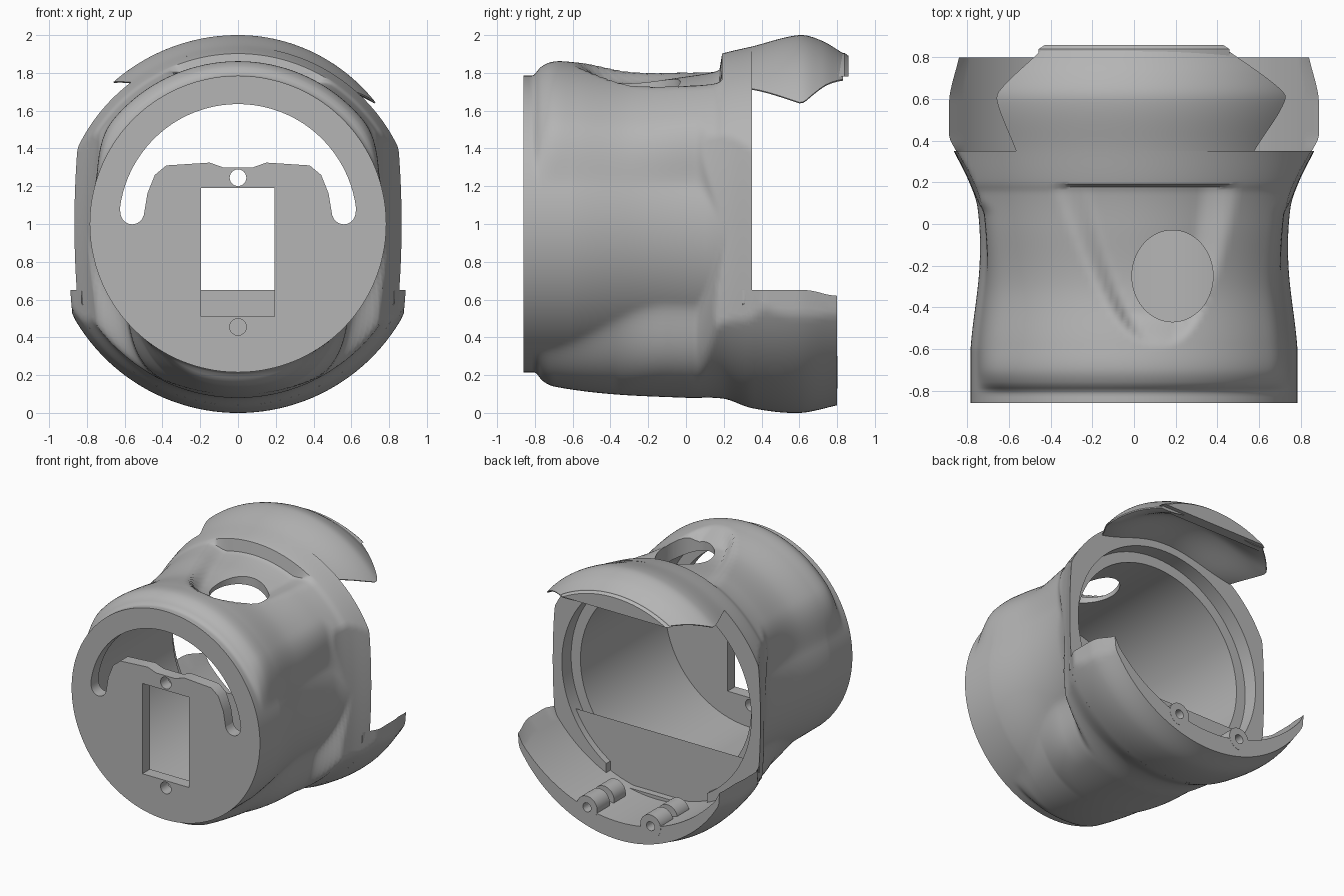
import bpy, bmesh, math
from mathutils import Matrix

if "Cube" in bpy.data.objects:
    bpy.data.objects.remove(bpy.data.objects["Cube"])

grey = bpy.data.materials.new("plain_grey")
grey.use_nodes = True
grey.diffuse_color = (0.46, 0.46, 0.46, 1)
grey.node_tree.nodes["Principled BSDF"].inputs["Base Color"].default_value = grey.diffuse_color

# Profiles along y: radius above, radius below, half width
TOP = [(-.86, .785), (-.81, .785), (-.77, .83), (-.7, .86), (-.58, .855), (-.3, .825),
       (0, .86), (.15, .885), (.2, .905), (.35, .94), (.6, 1), (.72, .97), (.83, .905)]
BOTTOM = [(-.86, .785), (-.8, .785), (-.76, .83), (-.7, .86), (-.4, .9), (0, .92),
          (.2, .925), (.35, .975), (.6, 1), (.8, .96)]
WIDTH = [(-.86, .785), (-.6, .785), (-.2, .742), (.08, .752), (.22, .8), (.35, .866),
         (.42, .9), (.6, .9), (.8, .855)]


def curve(keys, y):
    """Smooth hermite interpolation through the keys."""
    y = min(max(y, keys[0][0]), keys[-1][0])
    i = next(k for k in range(len(keys) - 1) if y <= keys[k + 1][0])

    def slope(k):
        a, b = keys[max(k - 1, 0)], keys[min(k + 1, len(keys) - 1)]
        return (b[1] - a[1]) / (b[0] - a[0])
    (y0, v0), (y1, v1) = keys[i], keys[i + 1]
    h = y1 - y0
    t = (y - y0) / h
    if abs(v1 - v0) < .0001:
        return v0
    return (v0 * (2*t**3 - 3*t*t + 1) + v1 * (3*t*t - 2*t**3)
            + h * slope(i) * (t**3 - 2*t*t + t) + h * slope(i + 1) * (t**3 - t*t))


def smooth(a, b, v):
    t = min(max((v - a) / (b - a), 0), 1)
    return t * t * (3 - 2 * t)


def outer(y, phi):
    """Outer skin point; phi is measured from straight up."""
    up, width = math.cos(phi), curve(WIDTH, y)
    rear = smooth(.04, .32, y)
    # Round sides, swelling above and below; the lower swelling widens backwards
    above = .25 - .45 * rear
    below = (.84 - .28 * smooth(-.8, -.1, y)) * (1 - rear) - .2 * rear
    r = width + max((curve(TOP, y) - width) * smooth(above, above + .4, up),
                    (curve(BOTTOM, y) - width) * smooth(below, min(below + .35, 1), -up))
    # U-shaped scoop on the top
    if -.6 < y < .19 and up > 0:
        half = .45 * math.sqrt((y + .6) / .78)
        mid = .06 + .08 * (.18 - y)
        edge = smooth(0, .35, 1 - abs(r * math.sin(phi) - mid) / half)
        r -= .08 * edge * smooth(-.6, -.42, y)
    x, z = r * math.sin(phi), r * up
    limit = width - .1 * z * z
    return (max(-limit, min(limit, x)), y, 1 + z)


def finish(name, bm):
    bmesh.ops.recalc_face_normals(bm, faces=bm.faces)
    mesh = bpy.data.meshes.new(name)
    bm.to_mesh(mesh)
    bm.free()
    mesh.materials.append(grey)
    ob = bpy.data.objects.new(name, mesh)
    bpy.context.collection.objects.link(ob)
    return ob


def loft(name, loops):
    bm = bmesh.new()
    rows = [[bm.verts.new(p) for p in loop] for loop in loops]
    n = len(rows[0])
    for a, b in zip(rows, rows[1:]):
        for i in range(n):
            j = (i + 1) % n
            bm.faces.new((a[i], a[j], b[j], b[i]))
    bm.faces.new(rows[0])
    bm.faces.new(rows[-1])
    return finish(name, bm)


def prism(name, outline, y0, y1):
    return loft(name, [[(x, y, z) for x, z in outline] for y in (y0, y1)])


def disc(x, z, r, n=48):
    return [(x + r * math.sin(i * math.tau / n), z + r * math.cos(i * math.tau / n)) for i in range(n)]


def box(x0, x1, z0, z1):
    return [(x0, z0), (x1, z0), (x1, z1), (x0, z1)]


def cut(ob, cutter):
    cutter.hide_render = True
    mod = ob.modifiers.new("cut", "BOOLEAN")
    mod.operation, mod.solver, mod.object = "DIFFERENCE", "EXACT", cutter
    bpy.context.view_layer.objects.active = ob
    bpy.ops.object.modifier_apply(modifier=mod.name)
    bpy.data.objects.remove(cutter)


def shade(ob, angle=35):
    bpy.ops.object.select_all(action="DESELECT")
    ob.select_set(True)
    bpy.context.view_layer.objects.active = ob
    bpy.ops.object.shade_smooth_by_angle(angle=math.radians(angle))


def span(a, b, n):
    return [a + (b - a) * i / n for i in range(n + 1)]


# Main barrel
ring = [i * math.tau / 180 for i in range(180)]
body = loft("barrel", [[outer(y, p) for p in ring] for y in span(-.86, .35, 84)])
cut(body, prism("bore", disc(0, 1, .712, 96), -.77, .6))
cut(body, prism("back_step", disc(0, 1, .79, 96), .24, .6))
cut(body, prism("floor_recess", box(-.42, .42, .2, .6), .14, .6))

# Front plate openings
slot_half = [(.08, 1.3), (.15, 1.325), (.38, 1.31), (.44, 1.26), (.48, 1.16), (.5, 1.04)]
slot_end = [(.56 - .062 * math.cos(a), 1.06 - .062 * math.sin(a)) for a in span(.2, 2.9, 8)]
slot_arc = [(.63 * math.cos(a), 1.005 + .63 * math.sin(a)) for a in span(.12, math.pi / 2, 20)]
half = slot_half + slot_end + slot_arc
slot = half + [(-x, z) for x, z in reversed(half[:-1])]
cut(body, prism("arc_slot", slot, -1, -.6))
cut(body, prism("window", box(-.195, .192, .51, 1.19), -1, -.6))
for z in (.455, 1.245):
    cut(body, prism("screw_hole", disc(0, z, .044), -1, -.6))

# Oval opening in the scoop
bm = bmesh.new()
bmesh.ops.create_cone(bm, cap_ends=True, segments=64, radius1=1, radius2=1, depth=1,
                      matrix=Matrix.Translation((.185, -.25, 1.8)) @ Matrix.Diagonal((.195, .22, .8, 1)))
cut(body, finish("top_opening", bm))
shade(body, 42)

# Upper hood: curved shell with swept side edges, drooping on its left
RIGHT = [(.3, .55), (.36, .58), (.6, .73), (.66, .69), (.83, .45)]
LEFT = [(.3, .55), (.36, .57), (.6, .66), (.66, .63), (.83, .45)]
loops = []
for y in span(.3, .83, 30):
    r = curve(TOP, y)
    a, b = -math.asin(curve(LEFT, y) / r), math.asin(curve(RIGHT, y) / (r - .025))
    skin, lining = [], []
    for t in span(0, 1, 48):
        p = a + (b - a) * t
        s = r - .05 * max(math.sin(p), 0) ** 2
        q = s - .008 - .085 * (1 - abs(2 * t - 1) ** 4)
        skin.append((s * math.sin(p), y, 1 + s * math.cos(p)))
        lining.append((q * math.sin(p), y, 1 + q * math.cos(p)))
    loops.append(skin + lining[::-1])
shade(loft("upper_hood", loops))

# Flat-bottomed lip closing the upper hood
loops = []
for y, r in ((.78, .905), (.84, .905), (.86, .89)):
    a = math.acos(.78 / r)
    loops.append([(r * math.sin(p), y, 1 + r * math.cos(p)) for p in span(-a, a, 40)])
shade(loft("upper_lip", loops), 20)

# Lower hood: crescent cradle, thick in the middle, with thin wings sloping inwards
loops = []
for y in span(.3, .8, 24):
    top = .35 + .03 * smooth(.63, .8, y)
    a = math.acos(top / curve(BOTTOM, y))
    b = math.acos((top + .295) / 1.05)
    skin = [outer(y, math.pi + p) for p in span(-a, a, 72)]
    lining = [(-1.05 * math.sin(p), y, 1.225 - 1.05 * math.cos(p)) for p in span(-b, b, 72)]
    loops.append(skin + lining[::-1])
shade(loft("lower_hood", loops))

# Split screw bosses on the floor of the lower hood
for side, word in ((1, "left"), (-1, "right")):
    for y0, y1, place in ((.46, .6, "inner"), (.65, .801, "outer")):
        boss = prism(f"{word}_{place}_boss", disc(side * .265, .215, .085), y0, y1)
        cut(boss, prism("boss_hole", disc(side * .265, .215, .034, 24), y0 - .1, y1 + .1))
        shade(boss)
    # Continue the screw hole through the cradle
    hood = bpy.data.objects["lower_hood"]
    cut(hood, prism("hood_hole", disc(side * .265, .215, .034, 24), .4, .9))
